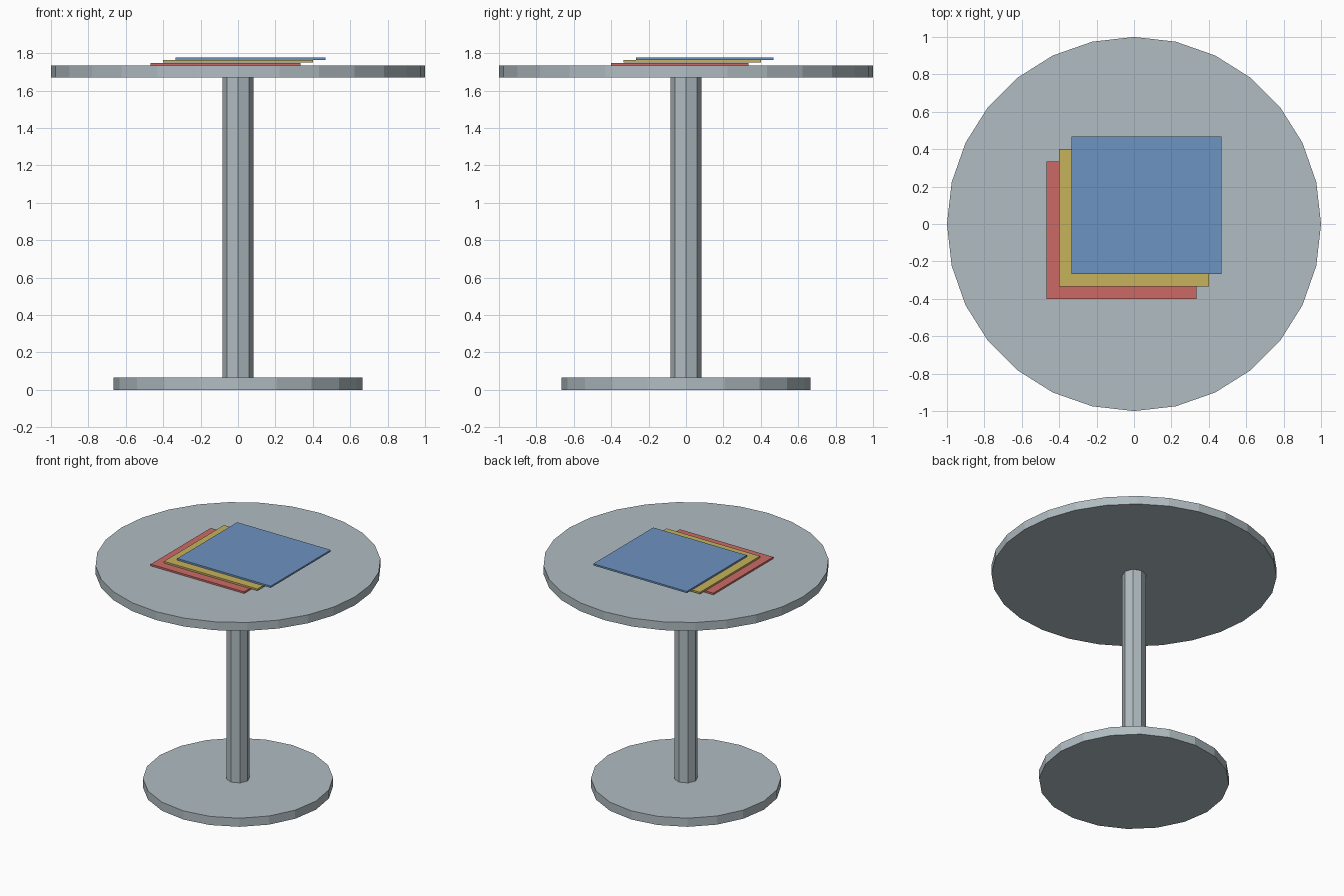
import bpy

if "Cube" in bpy.data.objects:
    bpy.data.objects.remove(bpy.data.objects["Cube"])


def make_material(name, rgb):
    # 8-bit sRGB to linear
    lin = [(c / 255 / 12.92) if c < 11 else ((c / 255 + 0.055) / 1.055) ** 2.4 for c in rgb]
    mat = bpy.data.materials.new(name)
    mat.diffuse_color = (*lin, 1.0)
    mat.use_nodes = True
    mat.node_tree.nodes["Principled BSDF"].inputs["Base Color"].default_value = mat.diffuse_color
    return mat


grey = make_material("pale_blue_grey", (177, 189, 194))
red = make_material("soft_red", (203, 106, 102))
yellow = make_material("mustard_yellow", (199, 178, 92))
blue = make_material("soft_blue", (109, 147, 193))


def disc(name, radius, sides, z0, z1):
    """Flat-sided cylinder with a corner on each axis."""
    bpy.ops.mesh.primitive_cylinder_add(vertices=sides, radius=radius, depth=z1 - z0,
                                        location=(0, 0, (z0 + z1) / 2))
    ob = bpy.context.object
    ob.name = name
    ob.data.materials.append(grey)


def sheet(name, offset, z0, mat):
    """Thin rectangular sheet lying on the table."""
    bpy.ops.mesh.primitive_cube_add(size=1, location=(offset, offset + 0.0333, z0 + 0.0067))
    ob = bpy.context.object
    ob.name = name
    ob.scale = (0.8, 0.7333, 0.0133)
    bpy.ops.object.transform_apply(location=False, rotation=False, scale=True)
    ob.data.materials.append(mat)


# Pedestal table
disc("base", 0.6667, 20, 0.0, 0.0667)
disc("column", 0.0833, 8, 0.0667, 1.67)
disc("table_top", 1.0, 28, 1.67, 1.735)

# Stack of shifted sheets
for i, (name, mat) in enumerate([("red_sheet", red), ("yellow_sheet", yellow), ("blue_sheet", blue)]):
    sheet(name, (i - 1) * 0.0667, 1.735 + i * 0.0145, mat)
